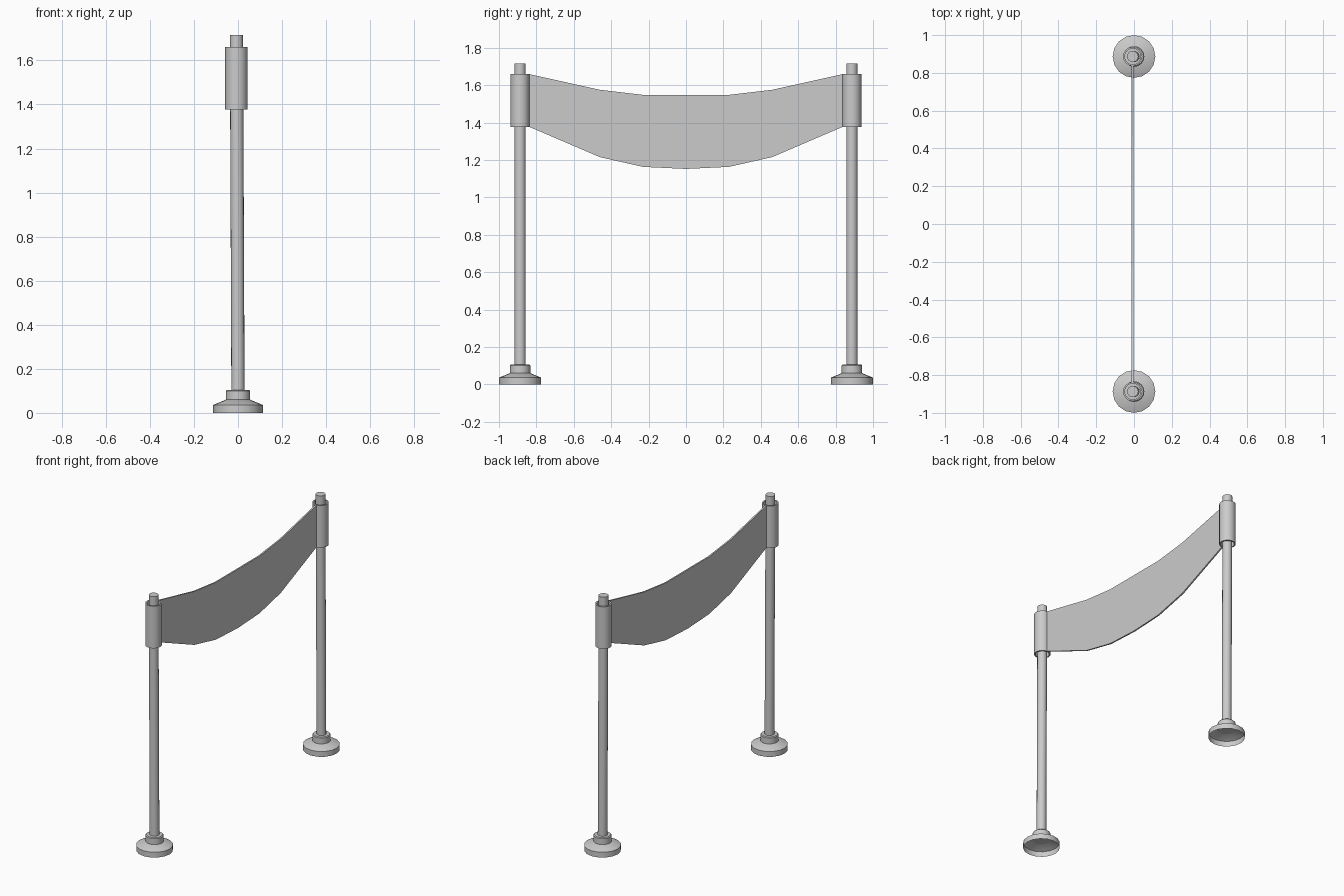
import bpy, bmesh
from mathutils import Vector

if "Cube" in bpy.data.objects:
    bpy.data.objects.remove(bpy.data.objects["Cube"])

POST_Y = 0.887   # post distance from centre
TOP_X = -0.007   # slight lean of the posts
SIDES = 16


def finish(name, bm, smooth=True):
    mesh = bpy.data.meshes.new(name)
    bmesh.ops.recalc_face_normals(bm, faces=bm.faces)
    bm.to_mesh(mesh)
    bm.free()
    ob = bpy.data.objects.new(name, mesh)
    bpy.context.collection.objects.link(ob)
    if smooth:
        bpy.ops.object.select_all(action='DESELECT')
        ob.select_set(True)
        bpy.context.view_layer.objects.active = ob
        bpy.ops.object.shade_smooth_by_angle()
    return ob


def lathe(name, rings, y, cap_bottom=True, cap_top=True, closed=False):
    """Stack rings of (radius, z, x offset) into a turned part."""
    from math import cos, sin, tau
    bm = bmesh.new()
    loops = [[bm.verts.new((x + r * cos(tau * i / SIDES), y + r * sin(tau * i / SIDES), z))
              for i in range(SIDES)] for r, z, x in rings]
    pairs = list(zip(loops, loops[1:]))
    if closed:
        pairs.append((loops[-1], loops[0]))
    for a, b in pairs:
        for i in range(SIDES):
            j = (i + 1) % SIDES
            bm.faces.new((a[i], a[j], b[j], b[i]))
    if cap_bottom:
        bm.faces.new(loops[0][::-1])
    if cap_top:
        bm.faces.new(loops[-1])
    if not cap_bottom and not closed:
        # open shell: temporary cap keeps normals pointing outward
        cap = bm.faces.new(loops[0][::-1])
        bmesh.ops.recalc_face_normals(bm, faces=bm.faces)
        bmesh.ops.delete(bm, geom=[cap], context='FACES_ONLY')
    return finish(name, bm)


for side, y in (("front", -POST_Y), ("back", POST_Y)):
    # hollow foot, open underneath
    lathe(side + "_foot", [(0.113, 0, 0), (0.113, 0.036, 0), (0.055, 0.06, 0)], y, cap_bottom=False)
    # collar holding the post
    lathe(side + "_collar", [(0.055, 0.055, 0), (0.055, 0.1, 0), (0.05, 0.105, 0)], y)
    # post
    lathe(side + "_post", [(0.03, 0.06, 0), (0.03, 1.715, TOP_X)], y)
    # cloth sleeve around the post, open at both ends
    lathe(side + "_sleeve", [(0.051, 1.377, TOP_X), (0.051, 1.66, TOP_X),
                             (0.042, 1.66, TOP_X), (0.042, 1.377, TOP_X)], y,
          cap_bottom=False, cap_top=False, closed=True)

# sagging banner: (y, bottom z, top z) from the centre outward
half = [(0, 1.152, 1.548), (0.23, 1.163, 1.548), (0.46, 1.215, 1.575), (0.843, 1.379, 1.66)]
profile = [(-y, b, t) for y, b, t in half[:0:-1]] + half
bm = bmesh.new()
cols = [(bm.verts.new((TOP_X - 0.005, y, b)), bm.verts.new((TOP_X - 0.005, y, t))) for y, b, t in profile]
faces = [bm.faces.new((a[0], c[0], c[1], a[1])) for a, c in zip(cols, cols[1:])]
ext = bmesh.ops.extrude_face_region(bm, geom=faces, use_keep_orig=True)
bmesh.ops.translate(bm, vec=Vector((0.01, 0, 0)),
                    verts=[v for v in ext["geom"] if isinstance(v, bmesh.types.BMVert)])
finish("banner", bm, smooth=False)
